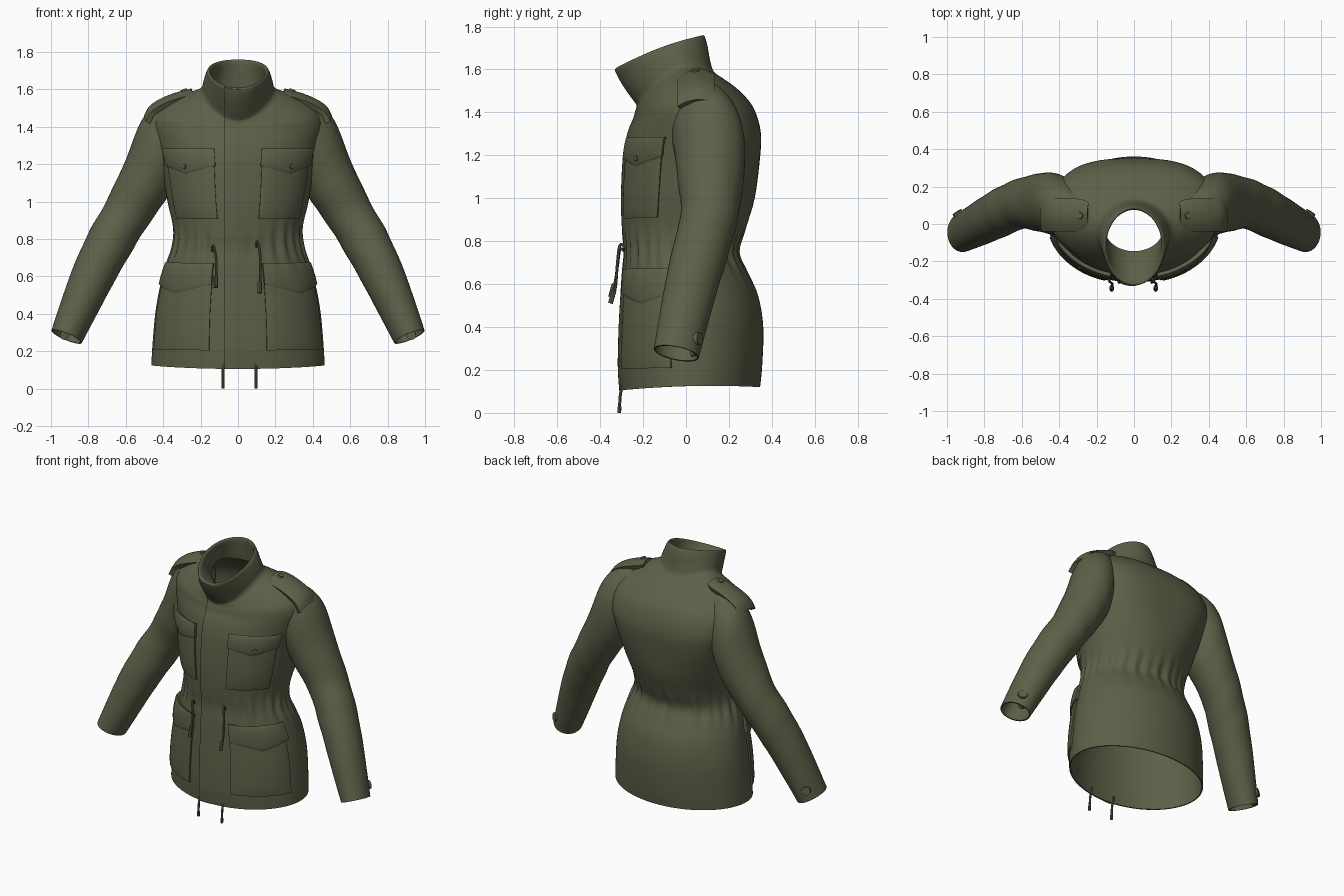
import bpy, bmesh, math
from mathutils import Vector, Matrix

if "Cube" in bpy.data.objects:
    bpy.data.objects.remove(bpy.data.objects["Cube"])

olive = bpy.data.materials.new("olive cloth")
olive.diffuse_color = (0.108, 0.116, 0.064, 1)
olive.use_nodes = True
olive.node_tree.nodes["Principled BSDF"].inputs["Base Color"].default_value = olive.diffuse_color


def spline(rows, t):
    """Smooth interpolation through a list of equal-length rows."""
    i = min(int(t), len(rows) - 2)
    f = t - i
    p = [rows[max(0, min(len(rows) - 1, i + k))] for k in (-1, 0, 1, 2)]
    return [b + 0.5 * f * (c - a + f * (2 * a - 5 * b + 4 * c - d + f * (3 * (b - c) + d - a)))
            for a, b, c, d in zip(*p)]


def grid(name, f, nu, nv, thick, closed=False, mirror=False):
    """Sheet of quads from f(u, v), thickened inward."""
    cols = nu if closed else nu + 1
    verts = [f(i / nu, j / nv) for j in range(nv + 1) for i in range(cols)]
    faces = [(j * cols + i, j * cols + (i + 1) % cols,
              (j + 1) * cols + (i + 1) % cols, (j + 1) * cols + i)
             for j in range(nv) for i in range(nu)]
    me = bpy.data.meshes.new(name)
    me.from_pydata(verts, [], faces)
    return finish(name, me, thick, mirror)


def finish(name, data, thick=0, mirror=False):
    ob = bpy.data.objects.new(name, data)
    bpy.context.collection.objects.link(ob)
    data.materials.append(olive)
    if thick:
        m = ob.modifiers.new("thickness", 'SOLIDIFY')
        m.thickness, m.offset = thick, -1
    if mirror:
        ob.modifiers.new("mirror", 'MIRROR').use_mirror_merge = False
    return ob


# Body rings: height at front, side and back, half width, front y, back y
LOWER = [(0.12, 0.463, -0.305, 0.345), (0.22, 0.458, -0.312, 0.355),
         (0.40, 0.442, -0.308, 0.36), (0.55, 0.415, -0.30, 0.335),
         (0.66, 0.385, -0.293, 0.285), (0.75, 0.352, -0.285, 0.245),
         (0.85, 0.345, -0.293, 0.275), (1.00, 0.378, -0.298, 0.32),
         (1.20, 0.412, -0.288, 0.346), (1.31, 0.44, -0.265, 0.348)]
UPPER = [(1.37, 1.41, 1.41, 0.455, -0.24, 0.32), (1.405, 1.475, 1.475, 0.43, -0.23, 0.275),
         (1.42, 1.535, 1.525, 0.35, -0.225, 0.22), (1.43, 1.573, 1.56, 0.265, -0.225, 0.17),
         (1.44, 1.597, 1.59, 0.20, -0.23, 0.13), (1.48, 1.64, 1.64, 0.185, -0.26, 0.113),
         (1.54, 1.68, 1.71, 0.172, -0.30, 0.10), (1.60, 1.70, 1.757, 0.16, -0.328, 0.085),
         (1.605, 1.69, 1.745, 0.147, -0.30, 0.075), (1.56, 1.64, 1.67, 0.15, -0.21, 0.082),
         (1.50, 1.585, 1.60, 0.155, -0.145, 0.09)]
ROWS = [(z - 0.015 if z < 0.2 else z, z + 0.005, z, *r) for z, *r in LOWER] + UPPER
COLLAR_TOP = len(ROWS) - 4


def surf(theta, t, off=0.0):
    """Point on the body; theta 0 is the front, pi/2 is +x."""
    zf, zs, zb, w, yf, yb = spline(ROWS, t)
    d, yc, c, s = (yb - yf) / 2, (yf + yb) / 2, -math.cos(theta), math.sin(theta)
    z = zs + c * (zb - zf) / 2 + c * c * ((zf + zb) / 2 - zs)
    n = Vector((s / w, c / d, 0)).normalized()
    if c > 0:  # broad, squarer shoulder blades
        e = 2 / (2 + 0.85 * math.exp(-((z - 1.25) / 0.2) ** 2))
        c, s = c ** e, math.copysign(abs(s) ** e, s)
    # gathered waist
    gather = math.exp(-((z - 0.76) / 0.095) ** 2) * (1 - 0.8 * math.exp(-(theta / 0.3) ** 2))
    off += gather * (0.006 * math.sin(27 * theta) + 0.003 * math.sin(17 * theta + 1))
    return Vector((w * s, yc + d * c, z)) + n * off


def level(z):
    lo, hi = 0.0, len(LOWER) - 0.5
    for _ in range(30):
        mid = (lo + hi) / 2
        lo, hi = (mid, hi) if spline(ROWS, mid)[1] < z else (lo, mid)
    return lo


last = len(ROWS) - 1
grid("jacket_body", lambda u, v: surf(math.remainder(u * math.tau, math.tau), v * last),
     152, last * 5, 0.008, closed=True)


# Front placket running up into the collar, open edge on one side only
def placket(u, v):
    t = v * COLLAR_TOP
    x = -0.07 + 0.135 * u
    return surf(math.asin(x / spline(ROWS, t)[3]), t, 0.013 * (1 - u) - 0.003)


grid("front_placket", placket, 8, 85, 0.005)


# Pockets and pointed flaps that follow the body
def pocket(name, a0, a1, z0, z1, off, bulge, drop=0.0):
    def f(u, v):
        low = z0 - drop * (1 - abs(2 * u - 1))
        z = low + (z1 - low) * v
        puff = (math.sin(math.pi * u) * math.sin(math.pi * v)) ** 0.5 if 0 < u < 1 and 0 < v < 1 else 0
        return surf(a0 + (a1 - a0) * u, level(z), off + bulge * puff)
    grid(name, f, 20, 16, off + 0.004, mirror=True)


pocket("chest_pocket", 0.31, 1.12, 0.91, 1.24, 0.010, 0.008)
pocket("chest_pocket_flap", 0.29, 1.14, 1.195, 1.285, 0.020, 0.010, 0.045)
pocket("hip_pocket", 0.34, 1.30, 0.21, 0.62, 0.010, 0.008)
pocket("hip_pocket_flap", 0.34, 1.36, 0.56, 0.675, 0.020, 0.010, 0.05)

# Sleeve rings: outer x, z; inner x, z; front y, back y
SLEEVE = [(0.31, 1.562, 0.30, 1.20, -0.08, 0.20), (0.42, 1.527, 0.34, 1.10, -0.07, 0.255),
          (0.515, 1.435, 0.37, 1.035, -0.055, 0.275), (0.60, 1.225, 0.41, 0.975, -0.04, 0.27),
          (0.70, 1.01, 0.50, 0.845, -0.025, 0.245), (0.795, 0.84, 0.585, 0.705, -0.06, 0.205),
          (0.875, 0.665, 0.67, 0.555, -0.095, 0.155), (0.942, 0.48, 0.755, 0.395, -0.125, 0.105),
          (0.998, 0.31, 0.835, 0.245, -0.15, 0.06)]


def sleeve(u, v):
    ox, oz, ix, iz, y0, y1 = spline(SLEEVE, v * (len(SLEEVE) - 1))
    a = u * math.tau
    c, s = math.cos(a), -math.sin(a)
    # diagonal creases around the elbow
    k = 1 + 0.012 * math.sin(44 * v + 2 * a) * math.exp(-((v - 0.55) / 0.2) ** 2)
    return Vector(((ox + ix) / 2 + k * c * (ox - ix) / 2, (y0 + y1) / 2 + k * s * (y1 - y0) / 2,
                   (oz + iz) / 2 + k * c * (oz - iz) / 2 - 0.02 * s * v ** 4))


grid("sleeve", sleeve, 44, 64, 0.008, closed=True, mirror=True)

# Shoulder straps
STRAP = [(0.503, 1.46), (0.475, 1.508), (0.42, 1.547), (0.34, 1.58), (0.25, 1.604)]


def strap(u, v):
    x, z = spline(STRAP, v * (len(STRAP) - 1))
    s = 2 * u - 1
    half = 0.088 - 0.022 * max(0, (v - 0.8) / 0.2) ** 2
    return Vector((x - 0.008 * s * s, 0.048 + s * half, z - 0.024 * s * s + 0.008 * s))


grid("shoulder_strap", strap, 10, 20, 0.03, mirror=True)


# Buttons
def button(name, loc, normal, r, h):
    bm = bmesh.new()
    rot = Vector(normal).to_track_quat('Z', 'Y').to_matrix().to_4x4()
    bmesh.ops.create_cone(bm, cap_ends=True, segments=20, radius1=r, radius2=r * 0.85, depth=h,
                          matrix=Matrix.Translation(loc) @ rot)
    me = bpy.data.meshes.new(name)
    bm.to_mesh(me)
    bm.free()
    finish(name, me, mirror=True)


button("strap_button", (0.29, 0.045, 1.594), (0.35, 0, 1), 0.02, 0.014)
chest = surf(0.73, level(1.19), 0.03)
button("chest_button", chest, (0.6, -0.8, 0), 0.015, 0.01)
button("cuff_button", (0.94, 0.054, 0.345), (0.55, 0.85, 0.1), 0.032, 0.026)
button("cuff_tab_button", (0.93, 0.036, 0.285), (0.3, 0.95, 0), 0.025, 0.018)


# Drawcords at the waist and hem
def cord(name, pts, r):
    cu = bpy.data.curves.new(name, 'CURVE')
    cu.dimensions, cu.bevel_depth, cu.bevel_resolution = '3D', r, 2
    cu.use_fill_caps = True
    sp = cu.splines.new('POLY')
    n = (len(pts) - 1) * 5
    sp.points.add(n)
    for i in range(n + 1):
        sp.points[i].co = (*spline(pts, i / 5), 1)
    finish(name, cu)


for side, x, top, low in (("left", -0.125, 0.765, 0.54), ("right", 0.11, 0.785, 0.51)):
    cord(side + "_waist_cord", [(x - 0.012, -0.27, top - 0.03), (x - 0.006, -0.305, top),
                                (x + 0.008, -0.318, top - 0.07), (x + 0.008, -0.328, low + 0.08),
                                (x + 0.006, -0.345, low + 0.02)], 0.007)
    cord(side + "_waist_cord_end", [(x + 0.006, -0.335, low + 0.06), (x + 0.006, -0.352, low)], 0.011)
for side, x in (("left", -0.08), ("right", 0.096)):
    cord(side + "_hem_cord", [(x, -0.288, 0.15), (x, -0.305, 0.09), (x, -0.31, 0.02)], 0.007)
    cord(side + "_hem_cord_end", [(x, -0.31, 0.03), (x, -0.311, 0.0)], 0.009)

# Bake modifiers, then smooth with sharp seams
bpy.ops.object.select_all(action='SELECT')
bpy.context.view_layer.objects.active = bpy.data.objects["jacket_body"]
bpy.ops.object.convert(target='MESH')
bpy.ops.object.shade_smooth_by_angle(angle=math.radians(40))
